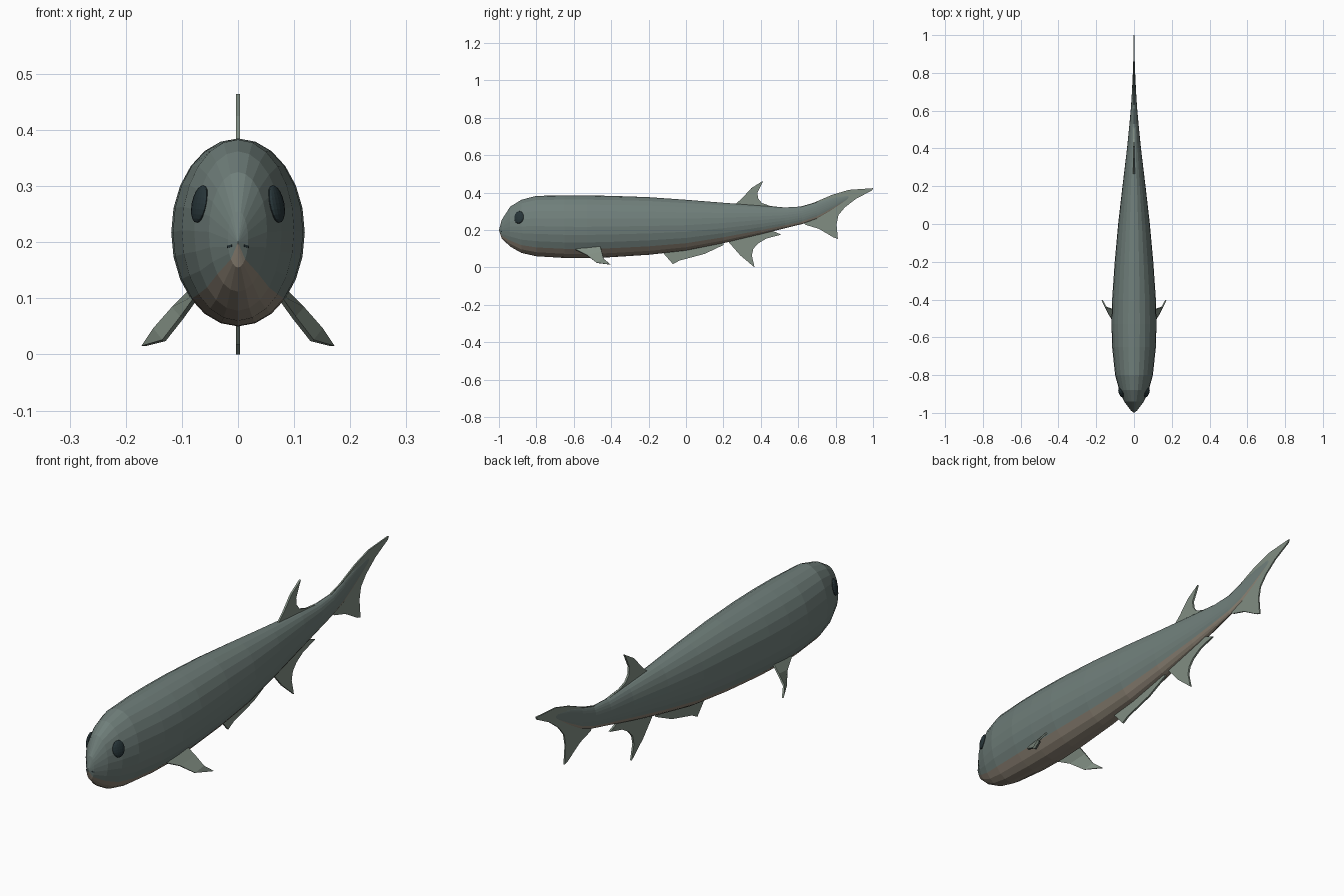
import bpy, bmesh, math


def material(name, rgb):
    m = bpy.data.materials.new(name)
    m.diffuse_color = (*rgb, 1)
    return m


SKIN = material("skin", (0.16, 0.21, 0.195))
BELLY = material("belly", (0.27, 0.23, 0.18))
FIN = material("fin_skin", (0.22, 0.27, 0.225))
DARK = material("dark", (0.02, 0.035, 0.04))


def make(name, verts, faces, mats):
    me = bpy.data.meshes.new(name)
    me.from_pydata(verts, [], faces)
    bm = bmesh.new()
    bm.from_mesh(me)
    bmesh.ops.recalc_face_normals(bm, faces=bm.faces)
    bm.to_mesh(me)
    bm.free()
    for m in mats:
        me.materials.append(m)
    ob = bpy.data.objects.new(name, me)
    bpy.context.collection.objects.link(ob)
    return ob


def thicken(ob, t):
    mod = ob.modifiers.new("thickness", 'SOLIDIFY')
    mod.thickness = t
    mod.offset = 0


def fin(name, outline, t=0.008):
    # flat centreline fin from a (y, z) outline
    n = len(outline)
    verts = [(s * t / 2, y, z) for s in (-1, 1) for y, z in outline]
    faces = [tuple(range(n)), tuple(range(2 * n - 1, n - 1, -1))]
    faces += [(i, (i + 1) % n, n + (i + 1) % n, n + i) for i in range(n)]
    return make(name, verts, faces, [FIN])


# body: elliptical rings (y, top z, bottom z, half width)
rings = [(-0.985, 0.255, 0.155, 0.018), (-0.94, 0.325, 0.112, 0.052),
         (-0.88, 0.362, 0.078, 0.078), (-0.8, 0.383, 0.06, 0.1),
         (-0.65, 0.385, 0.051, 0.116), (-0.53, 0.385, 0.05, 0.119),
         (-0.4, 0.383, 0.055, 0.116), (-0.2, 0.376, 0.068, 0.102),
         (0, 0.362, 0.09, 0.084), (0.2, 0.346, 0.13, 0.061),
         (0.4, 0.331, 0.177, 0.037), (0.53, 0.321, 0.21, 0.024),
         (0.62, 0.326, 0.232, 0.016), (0.7, 0.35, 0.26, 0.011),
         (0.78, 0.375, 0.305, 0.007), (0.86, 0.388, 0.358, 0.004)]
N = 24
verts = []
for y, top, bot, w in rings:
    for k in range(N):
        a = 2 * math.pi * k / N
        verts.append((w * math.sin(a), y,
                      (top + bot) / 2 - (top - bot) / 2 * math.cos(a)))
nose, end = len(verts), len(verts) + 1
verts += [(0, -1, 0.2), (0, 0.9, 0.385)]
faces = []
last = (len(rings) - 1) * N
for k in range(N):
    j = (k + 1) % N
    faces += [(r * N + k, r * N + j, r * N + N + j, r * N + N + k)
              for r in range(len(rings) - 1)]
    faces += [(nose, j, k), (end, last + k, last + j)]
body = make("body", verts, faces, [SKIN, BELLY])
per_strip = len(rings) + 1
for i, p in enumerate(body.data.polygons):
    k = i // per_strip
    if k < 3 or k >= N - 3:
        p.material_index = 1

# centreline fins
fin("dorsal_fin", [(0.26, 0.30), (0.26, 0.335), (0.30, 0.37), (0.35, 0.425),
                   (0.413, 0.464), (0.382, 0.40), (0.385, 0.37), (0.405, 0.345),
                   (0.45, 0.329), (0.51, 0.322), (0.50, 0.28)])
fin("anal_fin", [(0.22, 0.18), (0.22, 0.145), (0.29, 0.065), (0.367, 0.0),
                 (0.352, 0.065), (0.36, 0.1), (0.385, 0.128), (0.43, 0.155),
                 (0.51, 0.176), (0.44, 0.205)])
fin("belly_fin", [(-0.13, 0.11), (-0.12, 0.075), (-0.07, 0.018), (-0.035, 0.037),
                  (0.1, 0.073), (0.2, 0.12), (0.2, 0.15)])
fin("tail_fin", [(0.58, 0.29), (0.60, 0.322), (0.68, 0.345), (0.78, 0.388),
                 (0.87, 0.415), (1.0, 0.424), (0.995, 0.412), (0.91, 0.368),
                 (0.85, 0.322), (0.815, 0.28), (0.805, 0.23), (0.812, 0.153),
                 (0.79, 0.16), (0.71, 0.207), (0.64, 0.228)], 0.006)

# paired parts
for s, side in ((1, "left"), (-1, "right")):
    pec = [(0.072, -0.61, 0.105), (0.1, -0.53, 0.066), (0.132, -0.477, 0.025),
           (0.169, -0.403, 0.015), (0.148, -0.44, 0.046), (0.115, -0.45, 0.083),
           (0.08, -0.46, 0.118)]
    thicken(make(side + "_pectoral_fin", [(s * x, y, z) for x, y, z in pec],
                 [(0, 1, 5, 6), (1, 2, 4, 5), (2, 3, 4)], [FIN]), 0.007)

    bpy.ops.mesh.primitive_uv_sphere_add(segments=16, ring_count=10, radius=1,
                                         location=(s * 0.068, -0.893, 0.268),
                                         rotation=(0, s * -0.2, s * -0.4))
    eye = bpy.context.object
    eye.name = side + "_eye"
    eye.scale = (0.011, 0.027, 0.034)
    eye.data.materials.append(DARK)

    bpy.ops.mesh.primitive_cube_add(size=1, location=(s * 0.014, -0.986, 0.193),
                                    rotation=(0, s * 0.2, s * 0.7))
    nostril = bpy.context.object
    nostril.name = side + "_nostril"
    nostril.scale = (0.011, 0.005, 0.004)
    nostril.data.materials.append(DARK)
